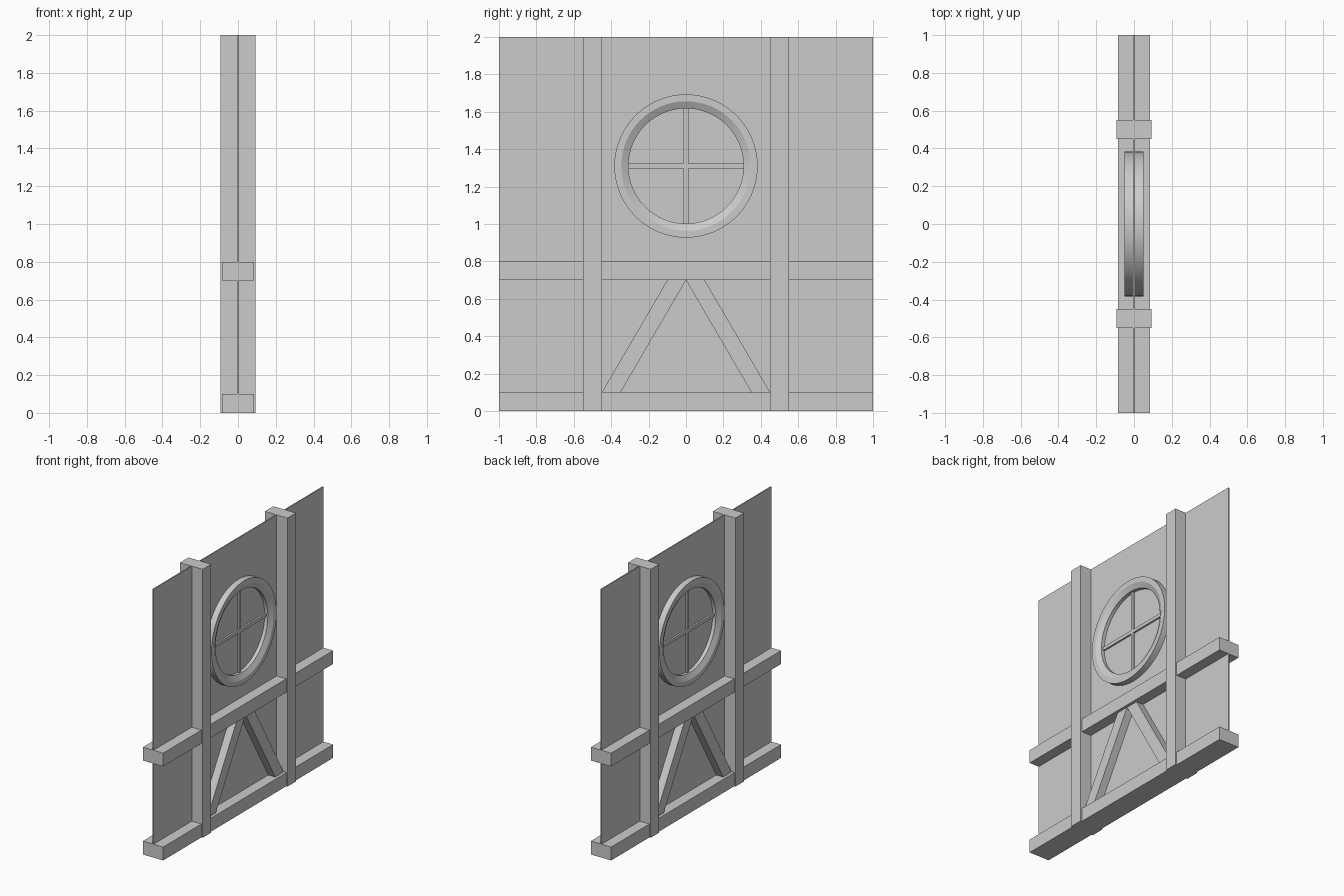
import bpy, math

if "Cube" in bpy.data.objects:
    bpy.data.objects.remove(bpy.data.objects["Cube"])

def mesh_object(name, verts, faces):
    mesh = bpy.data.meshes.new(name)
    mesh.from_pydata(verts, [], faces)
    mesh.update()
    ob = bpy.data.objects.new(name, mesh)
    bpy.context.collection.objects.link(ob)
    return ob

def slab(name, outline, half_depth):
    """Extrude a counter-clockwise (y, z) outline symmetrically along x."""
    n = len(outline)
    verts = [(s * half_depth, y, z) for s in (-1, 1) for y, z in outline]
    faces = [tuple(reversed(range(n))), tuple(range(n, 2 * n))]
    faces += [(i, (i + 1) % n, n + (i + 1) % n, n + i) for i in range(n)]
    return mesh_object(name, verts, faces)

def box(name, y0, y1, z0, z1, half_depth):
    return slab(name, [(y0, z0), (y1, z0), (y1, z1), (y0, z1)], half_depth)

# Thin wall panel, also closing the window
box("wall_panel", -1, 1, 0, 2, 0.004)

# Horizontal beams
box("bottom_beam", -1, 1, 0, 0.1, 0.0835)
box("middle_beam", -1, 1, 0.7, 0.8, 0.0835)

# Posts and slanted braces, one of each per side
for side, s in (("left", -1), ("right", 1)):
    box(side + "_post", s * 0.5 - 0.05, s * 0.5 + 0.05, 0, 2, 0.0935)
    brace = [(s * 0.35, 0.1), (s * 0.45, 0.1), (s * 0.1, 0.7), (0, 0.7)]
    slab(side + "_brace", brace[::s], 0.062)

# Round window frame: chamfered profile (radius, x) swept about the x axis
WINDOW_Z, SEGMENTS = 1.31, 64
profile = [(0.383, -0.05), (0.383, 0.05), (0.346, 0.05),
           (0.308, 0.03), (0.308, -0.03), (0.346, -0.05)]
n = len(profile)
verts, faces = [], []
for i in range(SEGMENTS):
    a = 2 * math.pi * i / SEGMENTS
    verts += [(x, r * math.cos(a), WINDOW_Z + r * math.sin(a)) for r, x in profile]
    j = (i + 1) % SEGMENTS
    faces += [(i * n + k, j * n + k, j * n + (k + 1) % n, i * n + (k + 1) % n)
              for k in range(n)]
frame = mesh_object("window_frame", verts, faces)
bpy.context.view_layer.objects.active = frame
frame.select_set(True)
bpy.ops.object.mode_set(mode='EDIT')
bpy.ops.mesh.select_all(action='SELECT')
bpy.ops.mesh.normals_make_consistent(inside=False)
bpy.ops.object.mode_set(mode='OBJECT')
bpy.ops.object.shade_smooth_by_angle(angle=math.radians(25))

# Window bars crossing at the centre
w, r = 0.0125, 0.312
box("vertical_bar", -w, w, WINDOW_Z - r, WINDOW_Z + r, 0.0175)
box("horizontal_bar", -r, r, WINDOW_Z - w, WINDOW_Z + w, 0.0175)
